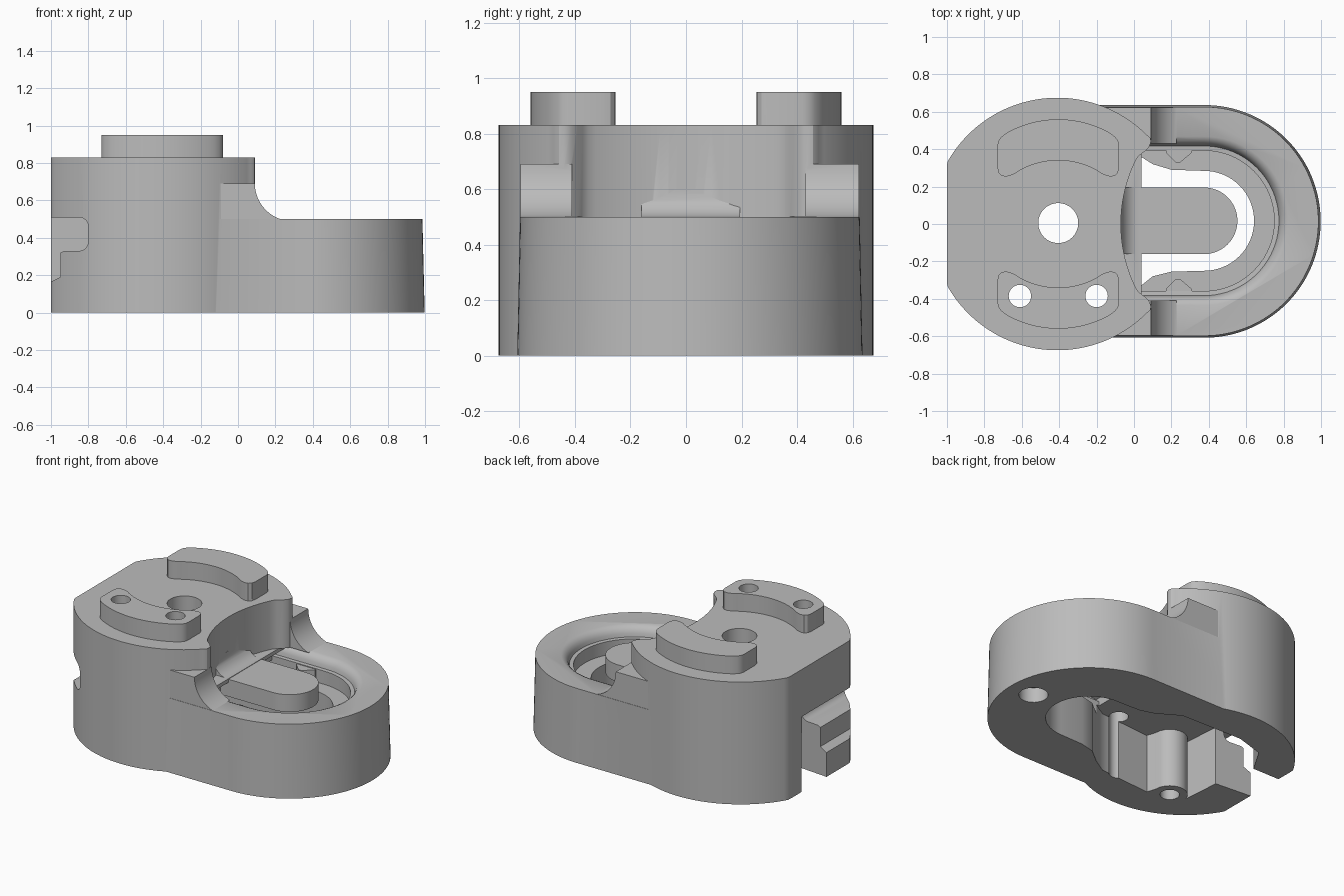
import bpy, bmesh, math

if "Cube" in bpy.data.objects:
    bpy.data.objects.remove(bpy.data.objects["Cube"])

grey = bpy.data.materials.new("matte_grey")
grey.diffuse_color = (0.5, 0.5, 0.5, 1)
grey.use_nodes = True
grey.node_tree.nodes["Principled BSDF"].inputs["Base Color"].default_value = grey.diffuse_color


def loft(name, levels, axis="z"):
    """Closed solid through equal-length outlines, given as (height, points)."""
    bm = bmesh.new()
    rings = []
    for h, pts in levels:
        rings.append([bm.verts.new((a, b, h) if axis == "z" else (a, h, b)) for a, b in pts])
    n = len(rings[0])
    bm.faces.new(rings[0])
    bm.faces.new(rings[-1])
    for lo, hi in zip(rings, rings[1:]):
        for i in range(n):
            j = (i + 1) % n
            bm.faces.new((lo[i], lo[j], hi[j], hi[i]))
    bmesh.ops.recalc_face_normals(bm, faces=bm.faces)
    me = bpy.data.meshes.new(name)
    bm.to_mesh(me)
    bm.free()
    me.materials.append(grey)
    ob = bpy.data.objects.new(name, me)
    bpy.context.collection.objects.link(ob)
    return ob


def prism(name, pts, lo, hi, axis="z"):
    return loft(name, [(lo, pts), (hi, pts)], axis)


def arc(cx, cy, r, a0, a1, n):
    return [(cx + r * math.cos(math.radians(a0 + (a1 - a0) * i / n)),
             cy + r * math.sin(math.radians(a0 + (a1 - a0) * i / n))) for i in range(n + 1)]


def slot(left, r, cx=0.375, cy=0.017, n=40):
    """Outline with a straight left end and a round right end."""
    return [(left, cy - r)] + arc(cx, cy, r, -90, 90, n) + [(left, cy + r)]


def combine(target, tool, op):
    m = target.modifiers.new(op, "BOOLEAN")
    m.operation, m.solver, m.object = op, "EXACT", tool
    bpy.context.view_layer.objects.active = target
    bpy.ops.object.modifier_apply(modifier=m.name)
    bpy.data.objects.remove(tool)


# Tall round body: flat on the left, hollowed by an arc on the right
tip = [(0.074, 0.474), (0.088, 0.458), (0.091, 0.44), (0.083, 0.415), (0.06, 0.39), (0.035, 0.372)]
outline = [(max(x, -1.0), y) for x, y in arc(-0.41, 0, 0.675, 45, 315, 110)]
outline += [(x, -y) for x, y in tip]
outline += arc(0.695, 0, 0.765, 207.5, 152.5, 24)
outline += tip[::-1]
body = prism("housing", outline, 0, 0.83)

# Low rounded arm with a slight draft
arm = loft("arm", [(0, slot(-0.3, 0.622, 0.376, 0.014, 64)),
                   (0.5, slot(-0.3, 0.612, 0.374, 0.014, 64))])
combine(body, arm, "UNION")

# Coves sweeping from the tall body down to the arm
cove = arc(0.29, 0.69, 0.2, 180, 270, 12)
cove = [(-0.15, 0.45), (-0.15, 0.69)] + cove + [(0.3, 0.45)]
for y0, y1 in ((0.43, 0.624), (-0.596, -0.41)):
    combine(body, prism("cove", cove, y0, y1, "y"), "UNION")

# Stepped pocket with a rounded lip in the arm
steps = [(0.34, 0.375), (0.43, 0.375), (0.432, 0.4), (0.455, 0.405),
         (0.475, 0.415), (0.49, 0.43), (0.5005, 0.452)]
combine(body, loft("pocket", [(z, slot(-0.02 if r < 0.41 else 0.04, r)) for z, r in steps]),
        "DIFFERENCE")

# Open cavity under the body joined to the slot in the arm
cavity = arc(0.375, 0.017, 0.267, -90, 90, 32)
cavity += [(0.2, 0.29), (0.1, 0.32), (0.02, 0.37), (-0.05, 0.41), (-0.5, 0.42), (-0.7, 0.36),
           (-0.8, 0.19), (-1.1, 0.19), (-1.1, -0.07), (-0.74, -0.1), (-0.72, -0.36)]
cavity += arc(-0.61, -0.385, 0.11, 165, 0, 10)
cavity += [(-0.48, -0.45), (-0.1, -0.42), (0.0, -0.36), (0.1, -0.28), (0.2, -0.255)]
combine(body, prism("cavity", cavity, -0.1, 0.4), "DIFFERENCE")

# Side notch and the stepped end of the lower wall
notch = [(-1.1, 0.51), (-0.84, 0.51)] + arc(-0.85, 0.46, 0.05, 80, 0, 6)
notch += arc(-0.85, 0.38, 0.05, 0, -90, 6)
notch += [(-0.93, 0.33), (-0.95, 0.32), (-0.95, 0.19), (-1.0, 0.165), (-1.1, 0.165)]
combine(body, prism("notch", notch, -0.75, 0.185, "y"), "DIFFERENCE")

# Tongue reaching into the pocket, with a cove at its root
combine(body, prism("tongue", slot(-0.12, 0.178), 0.38, 0.497), "UNION")
root = [(-0.12, 0.45), (-0.12, 0.6)] + arc(0.035, 0.6, 0.104, 180, 270, 8) + [(0.035, 0.45)]
combine(body, prism("tongue_root", root, -0.16, 0.194, "y"), "UNION")

# Small wedge clips on the pocket walls
for s in (1, -1):
    wedge = [(0.17, 0.017 + s * 0.39), (0.31, 0.017 + s * 0.39), (0.31, 0.017 + s * 0.365),
             (0.245, 0.017 + s * 0.31), (0.225, 0.017 + s * 0.31), (0.17, 0.017 + s * 0.365)]
    combine(body, prism("clip", wedge, 0.33, 0.425), "UNION")

# Two curved lugs on top
half = arc(-0.405, 0, 0.56, 90, 60, 10)
half += [(-0.1, 0.465), (-0.085, 0.445), (-0.08, 0.42), (-0.08, 0.3), (-0.087, 0.272),
         (-0.105, 0.256), (-0.13, 0.254)]
half += arc(-0.405, -0.08, 0.42, 55, 90, 10)
lug = half + [(-0.81 - x, y) for x, y in half[-2:0:-1]]
for s in (1, -1):
    combine(body, prism("lug", [(x, s * y) for x, y in lug], 0.8, 0.95), "UNION")

# Through holes and a shallow blind hole underneath
for x, y, r, lo, hi in ((-0.405, 0.005, 0.107, -0.1, 1.1), (-0.61, -0.385, 0.06, -0.1, 1.1),
                        (-0.2, -0.385, 0.06, -0.1, 1.1), (0.82, 0.015, 0.09, -0.1, 0.1)):
    combine(body, prism("hole", arc(x, y, r, 0, 348.75, 31), lo, hi), "DIFFERENCE")

# Smooth curved walls, crisp edges
bpy.ops.object.select_all(action="DESELECT")
body.select_set(True)
bpy.context.view_layer.objects.active = body
bpy.ops.object.shade_smooth_by_angle(angle=math.radians(28))
